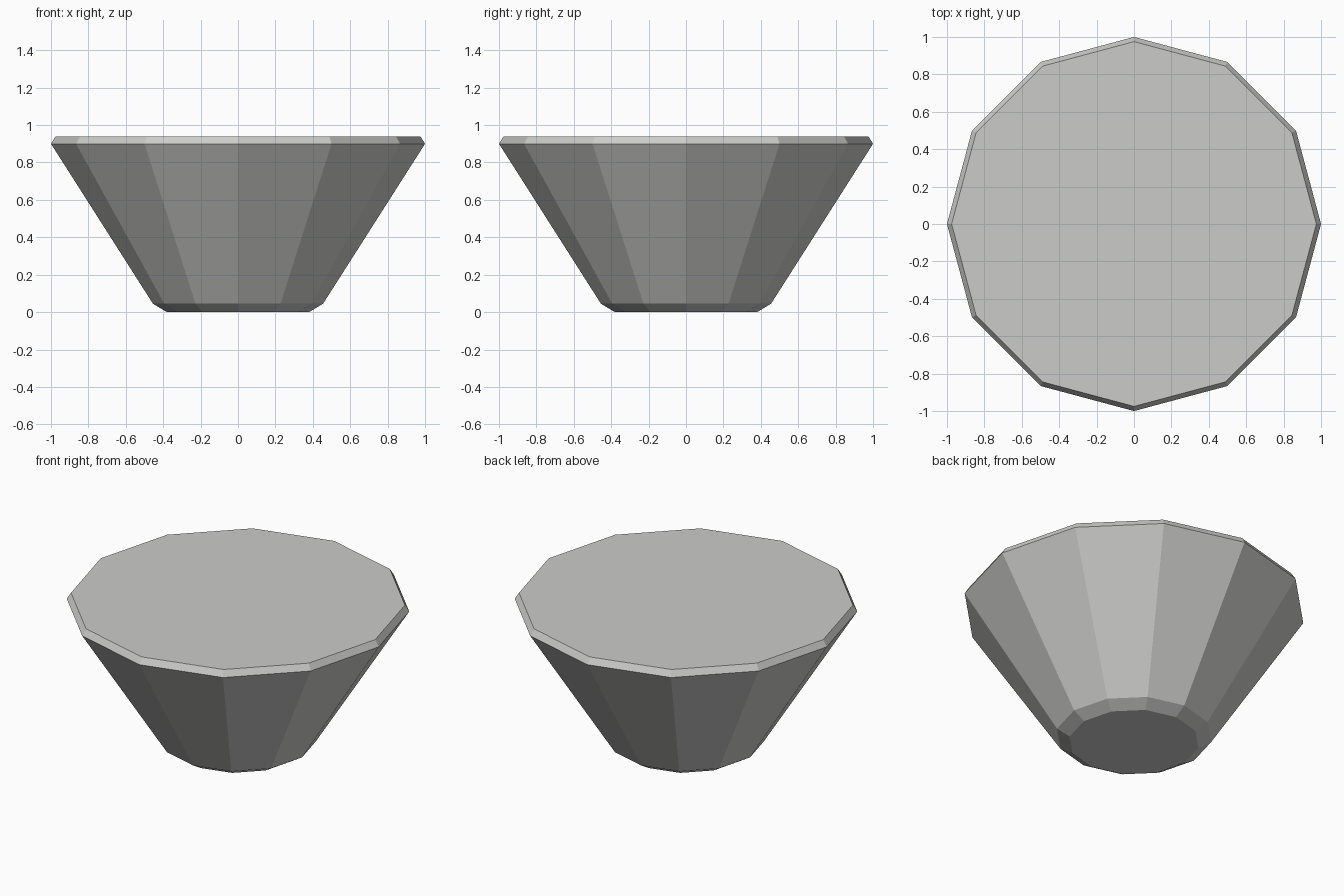
import bpy
import bmesh
from math import cos, sin, tau

cube = bpy.data.objects.get("Cube")
if cube:
    bpy.data.objects.remove(cube, do_unlink=True)

# Plain grey material
grey = bpy.data.materials.new("light grey")
grey.use_nodes = True
colour = (0.6, 0.6, 0.59, 1)
grey.diffuse_color = colour
grey.node_tree.nodes["Principled BSDF"].inputs["Base Color"].default_value = colour

# Profile rings (radius, height): foot, foot bevel, rim, rim bevel
SIDES = 12
PROFILE = [(0.38, 0), (0.455, 0.045), (1, 0.9), (0.975, 0.94)]

bm = bmesh.new()
rings = [[bm.verts.new((r * cos(tau * i / SIDES), r * sin(tau * i / SIDES), z))
          for i in range(SIDES)] for r, z in PROFILE]

# Tapered walls between neighbouring rings
for low, high in zip(rings, rings[1:]):
    for i in range(SIDES):
        j = (i + 1) % SIDES
        bm.faces.new((low[i], low[j], high[j], high[i]))

# Flat underside and flat top
bm.faces.new(rings[0][::-1])
bm.faces.new(rings[-1])

mesh = bpy.data.meshes.new("tapered_block")
bm.to_mesh(mesh)
bm.free()
mesh.materials.append(grey)
block = bpy.data.objects.new("tapered_block", mesh)
bpy.context.collection.objects.link(block)
